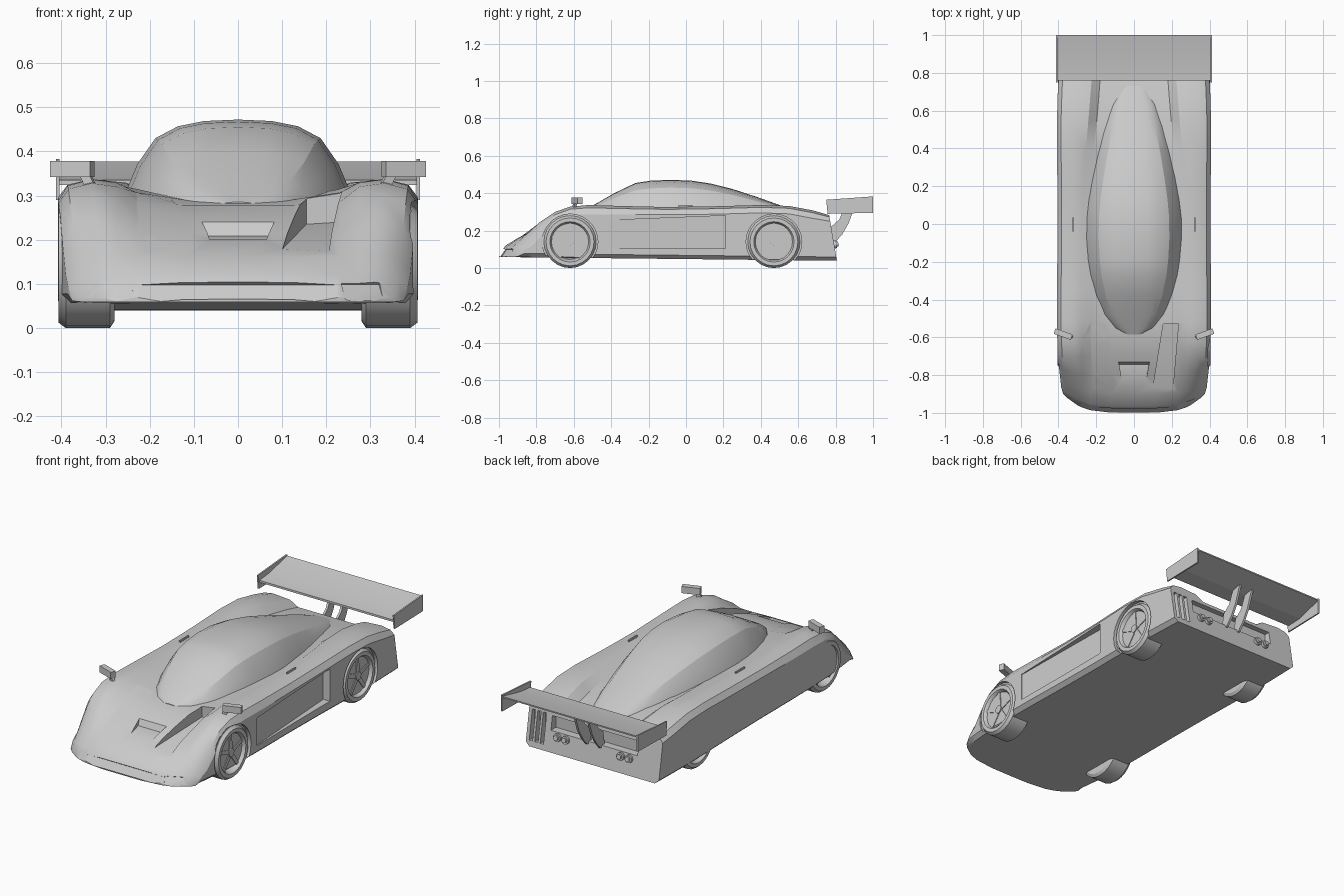
import bpy, bmesh, math
from mathutils import Matrix, Vector, Euler

if "Cube" in bpy.data.objects:
    bpy.data.objects.remove(bpy.data.objects["Cube"])


def finish(name, bm, mirror=False, angle=30, hidden=False):
    if mirror:
        r = bmesh.ops.duplicate(bm, geom=bm.verts[:] + bm.edges[:] + bm.faces[:])
        for v in r["geom"]:
            if isinstance(v, bmesh.types.BMVert):
                v.co.x *= -1
    bmesh.ops.recalc_face_normals(bm, faces=bm.faces[:])
    me = bpy.data.meshes.new(name)
    bm.to_mesh(me)
    bm.free()
    ob = bpy.data.objects.new(name, me)
    bpy.context.collection.objects.link(ob)
    ob.hide_render = hidden
    smooth(me, angle)
    return ob


def smooth(me, angle):
    me.shade_smooth()
    me.set_sharp_from_angle(angle=math.radians(angle))


def prism(bm, a, b):
    va, vb = [bm.verts.new(p) for p in a], [bm.verts.new(p) for p in b]
    n = len(va)
    bm.faces.new(va)
    bm.faces.new(vb[::-1])
    for i in range(n):
        j = (i + 1) % n
        bm.faces.new((va[i], va[j], vb[j], vb[i]))


def side_prism(bm, yz, x0, x1):
    prism(bm, [(x0, y, z) for y, z in yz], [(x1, y, z) for y, z in yz])


def box(bm, c, size, rot=(0, 0, 0)):
    m = Matrix.Translation(c) @ Euler([math.radians(r) for r in rot]).to_matrix().to_4x4() @ Matrix.Diagonal((*size, 1))
    bmesh.ops.create_cube(bm, size=1, matrix=m)


def cyl(bm, c, r, depth, axis, n=24):
    q = Vector((0, 0, 1)).rotation_difference(Vector(axis)).to_matrix().to_4x4()
    bmesh.ops.create_cone(bm, cap_ends=True, segments=n, radius1=r, radius2=r, depth=depth,
                          matrix=Matrix.Translation(c) @ q)


def loft(bm, halves):
    # half sections run bottom centre -> side -> top centre and are mirrored in x
    rings = []
    for h in halves:
        pts = h + [(-x, y, z) for x, y, z in h[-2:0:-1]]
        rings.append([bm.verts.new(p) for p in pts])
    n, m = len(rings[0]), len(halves[0])
    for a, b in zip(rings, rings[1:]):
        for i in range(n):
            j = (i + 1) % n
            bm.faces.new((a[i], a[j], b[j], b[i]))
    for r in (rings[0], rings[-1]):
        for i in range(m // 2 - 1):
            ids = (i, i + 1, m - 2 - i, m - 1 - i)
            bm.faces.new([r[k] for k in ids])
            bm.faces.new([r[-k % n] for k in ids])


# body shell: y, half width, shoulder z, fender z, valley z, centre z
stations = [
    (-1.0, .375, .064, .068, .070, .070), (-.965, .385, .095, .115, .118, .12),
    (-.90, .39, .12, .168, .162, .16), (-.80, .397, .19, .245, .217, .213),
    (-.70, .402, .25, .30, .255, .252), (-.62, .406, .283, .328, .285, .278),
    (-.52, .408, .287, .337, .307, .29), (-.35, .408, .285, .332, .315, .29),
    (-.1, .405, .285, .326, .315, .29), (.15, .405, .288, .33, .31, .29),
    (.4, .408, .295, .337, .297, .29), (.55, .408, .29, .332, .284, .282),
    (.68, .404, .265, .308, .264, .264), (.765, .40, .25, .283, .245, .245)]
halves = []
for y, w, zs, zf, zv, zc in stations:
    zb = .048 - .011 * y
    t = max(0, (y - .15) / .6)
    xs = [0, .12, .23 - .05 * t, .275 - .05 * t, w - .075, w - .022]
    zt = [zc, zc, zv, zf - .008, zf, zs + .7 * (zf - zs)]
    pts = [(x, zb) for x in xs] + [(w, zb + min(.02, .5 * (zs - zb))), (w, zs)]
    pts += list(zip(xs, zt))[::-1]
    fade = min(1, max(0, (-.7 - y) / .3))
    lean = .17 if y > .76 else 0
    halves.append([(x, y + .13 * fade * (x / .4) ** 4 + lean * (.285 - z), z) for x, z in pts])
bm = bmesh.new()
loft(bm, halves)
body = finish("body_shell", bm)

# cutter for arches, ducts, intakes, lamps and rear louvres
WHEELS = (-.62, .47)
cb = bmesh.new()
for wy in WHEELS:
    cyl(cb, (.448, wy, .14), .149, .12, (1, 0, 0), 28)
duct = [(.155, -.53, .235), (.235, -.53, .24), (.205, -.88, .172), (.10, -.87, .178)]
prism(cb, duct, [(x, y, .5) for x, y, z in duct])
intake = [(.43, -.42), (.43, .21), (.365, .21), (.404, -.42)]
prism(cb, [(x, y, .105) for x, y in intake], [(x, y, .255 + .04 * (y + .42)) for x, y in intake])
box(cb, (.288, -.966, .092), (.095, .04, .045), (-35, 0, 25))
for x in (.305, .338, .371):
    box(cb, (x, .80, .15), (.02, .09, .16))
cutter = finish("cutter", cb, mirror=True, hidden=True)
cb = bmesh.new()
prism(cb, [(-.064, -.825, .2), (.064, -.825, .2), (.078, -.745, .208), (-.078, -.745, .208)],
      [(-.064, -.825, .4), (.064, -.825, .4), (.103, -.655, .4), (-.103, -.655, .4)])
box(cb, (0, -1.0, .093), (.45, .05, .045), (-35, 0, 0))
box(cb, (0, .80, .188), (.52, .11, .075))
cutter2 = finish("cutter_centre", cb, hidden=True)
for c in (cutter, cutter2):
    mod = body.modifiers.new("cut", "BOOLEAN")
    mod.object, mod.operation, mod.solver = c, "DIFFERENCE", "EXACT"
cut_mesh = bpy.data.meshes.new_from_object(body.evaluated_get(bpy.context.evaluated_depsgraph_get()))
body.modifiers.clear()
body.data = cut_mesh
smooth(cut_mesh, 30)
for c in (cutter, cutter2):
    bpy.data.objects.remove(c)

# teardrop canopy: y, half width, base z, roof z
canopy = [(-.585, .045, .272, .285), (-.55, .105, .28, .305), (-.48, .16, .288, .345),
          (-.38, .205, .293, .402), (-.27, .236, .298, .455), (-.19, .248, .302, .467),
          (-.08, .256, .304, .472), (.03, .255, .304, .467), (.13, .243, .302, .452),
          (.25, .22, .296, .422), (.38, .19, .288, .38), (.52, .155, .275, .33),
          (.63, .12, .262, .292), (.73, .07, .24, .255)]
shape = [(1, 0), (.89, .4), (.73, .75), (.53, .91), (.3, .98), (0, 1)]
bm = bmesh.new()
loft(bm, [[(0, y, b - .03), (w, y, b - .03)] + [(w * fx, y, b + fz * (t - b)) for fx, fz in shape]
          for y, w, b, t in canopy])
finish("canopy", bm, angle=22)

# wheels: revolved tyre and rim, five spokes and a hub
tyre = [(.28, .125), (.29, .14), (.39, .14), (.406, .128), (.406, .108), (.398, .102), (.37, .094)]
for label, wy in zip(("front", "rear"), WHEELS):
    bm = bmesh.new()
    n = 24
    rings = [[bm.verts.new((x, wy + r * math.cos(k * math.tau / n), .14 + r * math.sin(k * math.tau / n)))
              for k in range(n)] for x, r in tyre]
    for a, b in zip(rings, rings[1:]):
        for k in range(n):
            j = (k + 1) % n
            bm.faces.new((a[k], a[j], b[j], b[k]))
    bm.faces.new(rings[0])
    bm.faces.new(rings[-1])
    finish(label + "_wheels", bm, mirror=True, angle=25)
    bm = bmesh.new()
    cyl(bm, (.382, wy, .14), .022, .03, (1, 0, 0), 12)
    for k in range(5):
        a = math.pi / 2 + k * math.tau / 5
        u, v = Vector((0, math.cos(a), math.sin(a))), Vector((0, -math.sin(a), math.cos(a)))
        o = Vector((0, wy, .14))
        quad = [o + u * r + v * s for r, s in ((.01, -.013), (.1, -.009), (.1, .009), (.01, .013))]
        prism(bm, [p + Vector((.368, 0, 0)) for p in quad], [p + Vector((.392, 0, 0)) for p in quad])
    finish(label + "_wheel_spokes", bm, mirror=True)

# rear wing blade, end plates and struts
bm = bmesh.new()
side_prism(bm, [(.76, .335), (.84, .342), (1.0, .377), (1.0, .37), (.85, .328), (.76, .324)], -.406, .406)
finish("rear_wing", bm, angle=8)
bm = bmesh.new()
side_prism(bm, [(.75, .365), (1.0, .383), (1.0, .295), (.757, .29)], .404, .412)
finish("wing_end_plates", bm, mirror=True)
bm = bmesh.new()
side_prism(bm, [(.76, .13), (.80, .14), (.835, .18), (.87, .24), (.905, .34), (.85, .332), (.82, .26), (.775, .22)], .034, .046)
finish("wing_struts", bm, mirror=True)

# door mirrors on stalks
bm = bmesh.new()
box(bm, (.375, -.583, .36), (.096, .03, .036), (0, 0, 20))
box(bm, (.34, -.595, .335), (.022, .014, .03), (0, 25, 20))
finish("door_mirrors", bm, mirror=True)

# small deck fins
bm = bmesh.new()
box(bm, (.322, -.003, .325), (.007, .075, .022))
finish("deck_fins", bm, mirror=True)

# round tail lamps
bm = bmesh.new()
for x in (.165, .215):
    cyl(bm, (x, .79, .125), .021, .03, (0, 1, .17), 14)
    cyl(bm, (x, .80, .127), .013, .03, (0, 1, .17), 14)
finish("tail_lamps", bm, mirror=True)
